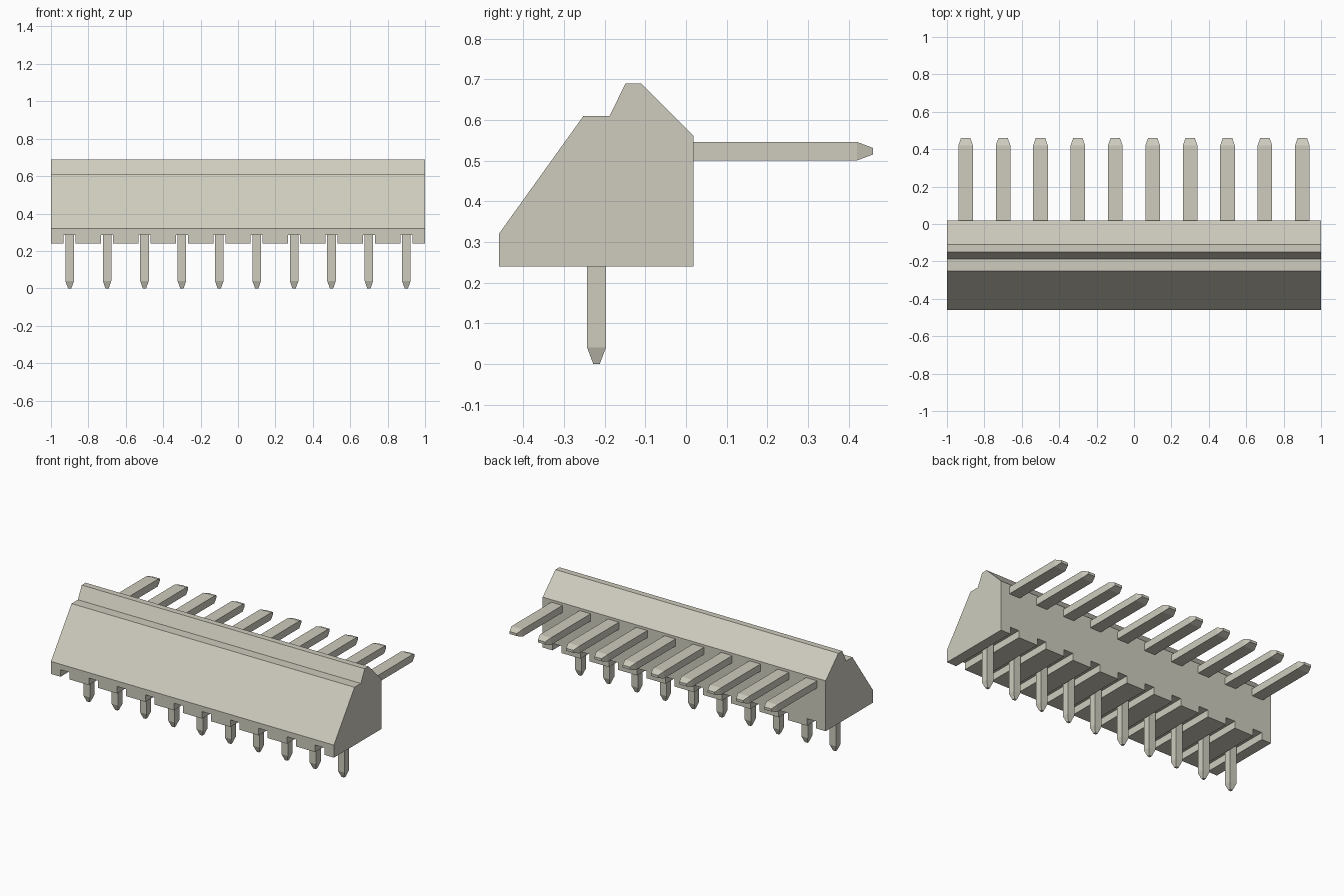
import bpy, bmesh

old = bpy.data.objects.get("Cube")
if old:
    bpy.data.objects.remove(old, do_unlink=True)

# Single warm off-white plastic
COLOUR = (0.62, 0.605, 0.515, 1.0)
mat = bpy.data.materials.new("warm off-white")
mat.use_nodes = True
mat.diffuse_color = COLOUR
bsdf = next(n for n in mat.node_tree.nodes if n.type == 'BSDF_PRINCIPLED')
bsdf.inputs["Base Color"].default_value = COLOUR
bsdf.inputs["Roughness"].default_value = 0.6

COUNT, PITCH = 10, 0.2
CENTRES = [(i - (COUNT - 1) / 2) * PITCH for i in range(COUNT)]


def finish(bm, name):
    bmesh.ops.recalc_face_normals(bm, faces=bm.faces[:])
    mesh = bpy.data.meshes.new(name)
    bm.to_mesh(mesh)
    bm.free()
    mesh.materials.append(mat)
    obj = bpy.data.objects.new(name, mesh)
    bpy.context.collection.objects.link(obj)
    return obj


def loft(bm, rings):
    """Skin matching vertex rings and cap both ends."""
    loops = [[bm.verts.new(p) for p in ring] for ring in rings]
    for a, b in zip(loops, loops[1:]):
        for i in range(len(a)):
            j = (i + 1) % len(a)
            bm.faces.new((a[i], a[j], b[j], b[i]))
    bm.faces.new(loops[0][::-1])
    bm.faces.new(loops[-1])


def rect(u0, u1, v0, v1):
    return [(u0, v0), (u1, v0), (u1, v1), (u0, v1)]


# Housing: side profile swept along x
profile = [(-0.46, 0.24), (-0.46, 0.32), (-0.252, 0.61), (-0.188, 0.61),
           (-0.149, 0.689), (-0.11, 0.689), (0.018, 0.562), (0.018, 0.24)]
bm = bmesh.new()
loft(bm, [[(x, y, z) for y, z in profile] for x in (-1, 1)])
housing = finish(bm, "housing")

# Grooves across the underside, one per pin
bm = bmesh.new()
for c in CENTRES:
    loft(bm, [[(x, y, z) for x, z in rect(c - 0.032, c + 0.032, 0.2, 0.285)]
              for y in (-0.6, 0.2)])
cutter = finish(bm, "groove_cutter")
cutter.hide_render = True
mod = housing.modifiers.new("grooves", 'BOOLEAN')
mod.operation = 'DIFFERENCE'
mod.solver = 'EXACT'
mod.object = cutter
bpy.context.view_layer.objects.active = housing
bpy.ops.object.modifier_apply(modifier=mod.name)
bpy.data.objects.remove(cutter, do_unlink=True)

for n, c in enumerate(CENTRES, 1):
    # Downward solder pin with tapered tip
    bm = bmesh.new()
    loft(bm, [[(x, y, z) for x, y in
               rect(c - hx, c + hx, -0.22 - hy, -0.22 + hy)]
              for z, hx, hy in ((0.30, 0.023, 0.023), (0.04, 0.023, 0.023),
                                (0.0, 0.009, 0.008))])
    finish(bm, f"solder_pin_{n}")

    # Rearward flat contact pin with tapered tip
    bm = bmesh.new()
    loft(bm, [[(x, y, z) for x, z in
               rect(c - hx, c + hx, 0.523 - hz, 0.523 + hz)]
              for y, hx, hz in ((0.0, 0.039, 0.023), (0.42, 0.039, 0.023),
                                (0.46, 0.025, 0.008))])
    finish(bm, f"contact_pin_{n}")
